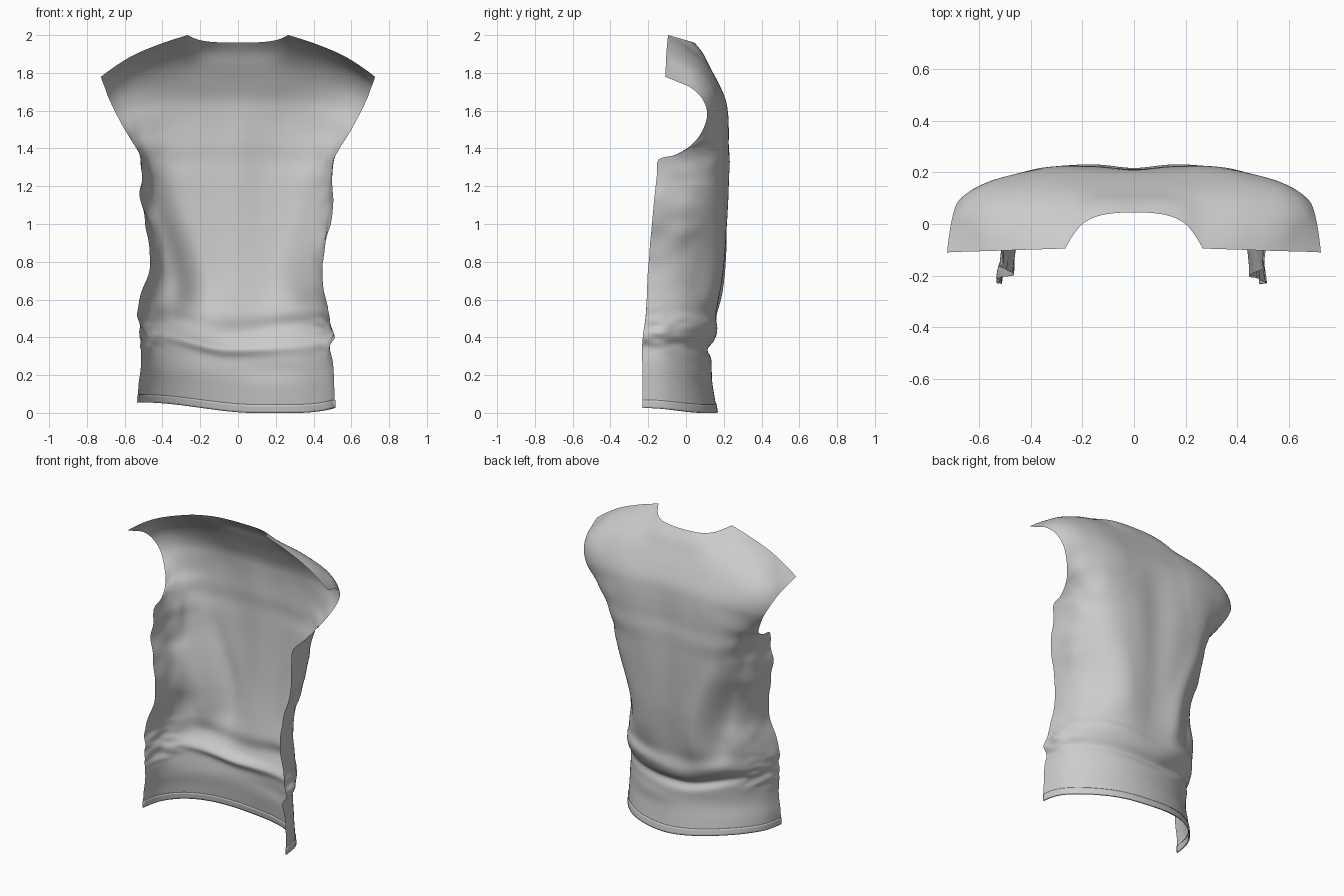
import bpy, bmesh, math
from mathutils import Vector, noise

if "Cube" in bpy.data.objects:
    bpy.data.objects.remove(bpy.data.objects["Cube"])

# Body rows: height, left half-width, right half-width, back y, front edge y, squareness
BODY = [
    (0.00, .530, .512, .165, -.230, 2.0), (0.10, .527, .510, .148, -.230, 2.0),
    (0.22, .515, .505, .132, -.230, 2.0), (0.33, .512, .497, .138, -.233, 2.05),
    (0.41, .525, .497, .140, -.228, 2.1), (0.50, .512, .478, .160, -.215, 2.2),
    (0.60, .512, .465, .183, -.208, 2.3), (0.80, .462, .450, .212, -.197, 2.45),
    (1.00, .492, .492, .225, -.180, 2.6), (1.13, .518, .510, .230, -.168, 2.85),
    (1.25, .512, .500, .232, -.155, 3.3), (1.34, .510, .505, .233, -.145, 4.1)]
ANGLES = (0, 19, 37, 53, 67, 79, 90)

# Yoke rows from armpit to shoulder seam: armhole edge ... neck, centre
YOKE = [
    [(.518, -.06, 1.365), (.523, .04, 1.39), (.497, .13, 1.405), (.42, .192, 1.42), (.28, .224, 1.42), (0, .228, 1.42)],
    [(.550, .03, 1.42), (.553, .085, 1.44), (.53, .138, 1.46), (.44, .195, 1.48), (.27, .226, 1.49), (0, .226, 1.49)],
    [(.600, .09, 1.50), (.585, .122, 1.52), (.555, .15, 1.54), (.45, .195, 1.56), (.26, .224, 1.57), (0, .22, 1.57)],
    [(.648, .112, 1.59), (.622, .133, 1.60), (.58, .157, 1.62), (.46, .192, 1.64), (.26, .212, 1.65), (0, .208, 1.65)],
    [(.684, .085, 1.665), (.652, .11, 1.685), (.605, .133, 1.705), (.47, .162, 1.73), (.27, .175, 1.74), (0, .172, 1.74)],
    [(.706, .02, 1.725), (.668, .045, 1.76), (.61, .07, 1.79), (.48, .10, 1.82), (.28, .115, 1.84), (0, .122, 1.84)],
    [(.718, -.05, 1.755), (.66, -.03, 1.80), (.60, -.02, 1.845), (.46, .00, 1.90), (.275, .015, 1.935), (0, .085, 1.91)],
    [(.725, -.11, 1.78), (.65, -.107, 1.835), (.57, -.105, 1.885), (.42, -.10, 1.95), (.267, -.095, 2.0), (0, .045, 1.96)]]


def smooth(a, b, x):
    t = max(0.0, min(1.0, (x - a) / (b - a)))
    return t * t * (3 - 2 * t)


def bump(x, c, r):
    return math.exp(-((x - c) / r) ** 2)


def yoke_half(half):
    # one extra column shapes the neckline curve
    pts = [Vector(p) for p in half]
    n, c = pts[4], pts[5]
    mid = Vector((n.x * .72, n.y + (c.y - n.y) * .72, n.z + (c.z - n.z) * .72))
    return pts[:5] + [mid, c]


def body_half(z, w, yb, yf, n):
    # quarter superellipse from the side edge to the centre back
    out = []
    for a in ANGLES:
        co = math.cos(math.radians(a)) if a < 90 else 0
        si = math.sin(math.radians(a))
        out.append(Vector((w * co ** (2 / n), yf + (yb - yf) * si ** (2 / n), z)))
    return out


def full_row(left, right):
    return [Vector((-p.x, p.y, p.z)) for p in left] + right[-2::-1]


def spline(pts, steps):
    # cubic through the points, tangents weighted by chord length
    h = [max((b - a).length, 1e-4) for a, b in zip(pts, pts[1:])]
    s = [(b - a) / l for a, b, l in zip(pts, pts[1:], h)]
    m = [(s[i - 1] * h[i] + s[i] * h[i - 1]) / (h[i - 1] + h[i]) for i in range(1, len(s))]
    m = [s[0] * 1.5 - m[0] * .5] + m + [s[-1] * 1.5 - m[-1] * .5]
    out = []
    for i, l in enumerate(h):
        for k in range(steps):
            t = k / steps
            out.append(pts[i] * (2 * t ** 3 - 3 * t * t + 1) + m[i] * l * (t ** 3 - 2 * t * t + t)
                       + pts[i + 1] * (3 * t * t - 2 * t ** 3) + m[i + 1] * l * (t ** 3 - t * t))
    return out + [pts[-1].copy()]


def neck_spline(pts, steps):
    # shoulder seam, neckline and shoulder seam meet at sharp corners
    return (spline(pts[:5], steps)[:-1] + spline(pts[4:9], steps)[:-1] + spline(pts[8:], steps))


def drape(p):
    # cloth folds, waist crease, crumpled sides and uneven hem
    x, y, z = p
    side = smooth(.36, .50, abs(x)) * smooth(.16, .05, y)
    d = -.016 * bump(x, 0, .11) * smooth(.3, .7, z) * smooth(1.75, 1.4, z)
    # long curved folds on either side of the back
    lx = -.36 + .18 * smooth(1.35, .65, z)
    d += .018 * bump(x, lx, .07) * smooth(.42, .62, z) * smooth(1.5, 1.0, z)
    d -= .032 * bump(x, lx - .14, .06) * smooth(.48, .68, z) * smooth(1.4, .9, z)
    rx = .38 - .12 * smooth(1.3, .7, z)
    d -= .024 * bump(x, rx + .11, .06) * smooth(.55, .68, z) * smooth(1.4, .8, z)
    d += .010 * bump(x, rx - .05, .08) * smooth(.5, .7, z) * smooth(1.4, .8, z)
    # cloth sagging over the waist crease, softer to the right
    crease = .335 + .08 * smooth(-.05, -.45, x) + .02 * smooth(.0, .5, x)
    power = .7 + .3 * math.sin(6 * x + 2.2)
    d += .024 * bump(z, crease + .09, .06) * (1 - .4 * side)
    d -= .028 * power * bump(z, crease, .032) * (1 - .5 * side)
    d += .014 * bump(z, .45 + .1 * x, .04) * bump(x, .3, .2)
    d += .010 * bump(z, .22, .05) * bump(x, .2, .2)
    # crumples near the side seams
    zone = smooth(.36, .48, abs(x)) * smooth(.25, .38, z) * smooth(1.4, 1.25, z)
    d += .016 * zone * noise.noise(Vector((x * 4, y * 7, z * 9)))
    d += .016 * zone * bump(z, .43, .12) * noise.noise(Vector((x * 9, y * 12, z * 26)))
    hem = .055 * smooth(.1, -.5, x) + .025 * smooth(.1, -.2, y) * smooth(0, .4, x)
    direction = Vector((math.copysign(side, x), 1 - side, 0))
    q = p + direction * d
    q.z += hem * smooth(.35, 0, z)
    q.z = max(0, min(2, q.z))
    return q


def sheet(name, rows):
    bm = bmesh.new()
    grid = [[bm.verts.new(p) for p in r] for r in rows]
    for a, b in zip(grid, grid[1:]):
        for i in range(len(a) - 1):
            bm.faces.new((a[i + 1], a[i], b[i], b[i + 1]))
    me = bpy.data.meshes.new(name)
    bm.to_mesh(me)
    bm.free()
    ob = bpy.data.objects.new(name, me)
    bpy.context.collection.objects.link(ob)
    bpy.context.view_layer.objects.active = ob
    ob.select_set(True)
    bpy.ops.object.shade_smooth_by_angle(angle=math.radians(60))
    ob.select_set(False)
    return ob


# Back panel of the sleeveless top
control = [full_row(body_half(z, wl, yb, yf, n), body_half(z, wr, yb, yf, n))
           for z, wl, wr, yb, yf, n in BODY]
control += [full_row(yoke_half(r), yoke_half(r)) for r in YOKE]
across = [spline(r, 8) for r in control[:-1]] + [neck_spline(control[-1], 8)]
columns = [spline(list(c), 9) for c in zip(*across)]
raw = [list(r) for r in zip(*columns)]
sheet("back_panel", [[drape(p) for p in r] for r in raw])

# Stitched hem along the bottom edge
hem = sheet("hem_band", [[drape(p) for p in r] for r in raw[:5]])
mod = hem.modifiers.new("thickness", 'SOLIDIFY')
mod.thickness = .008
mod.offset = 0
